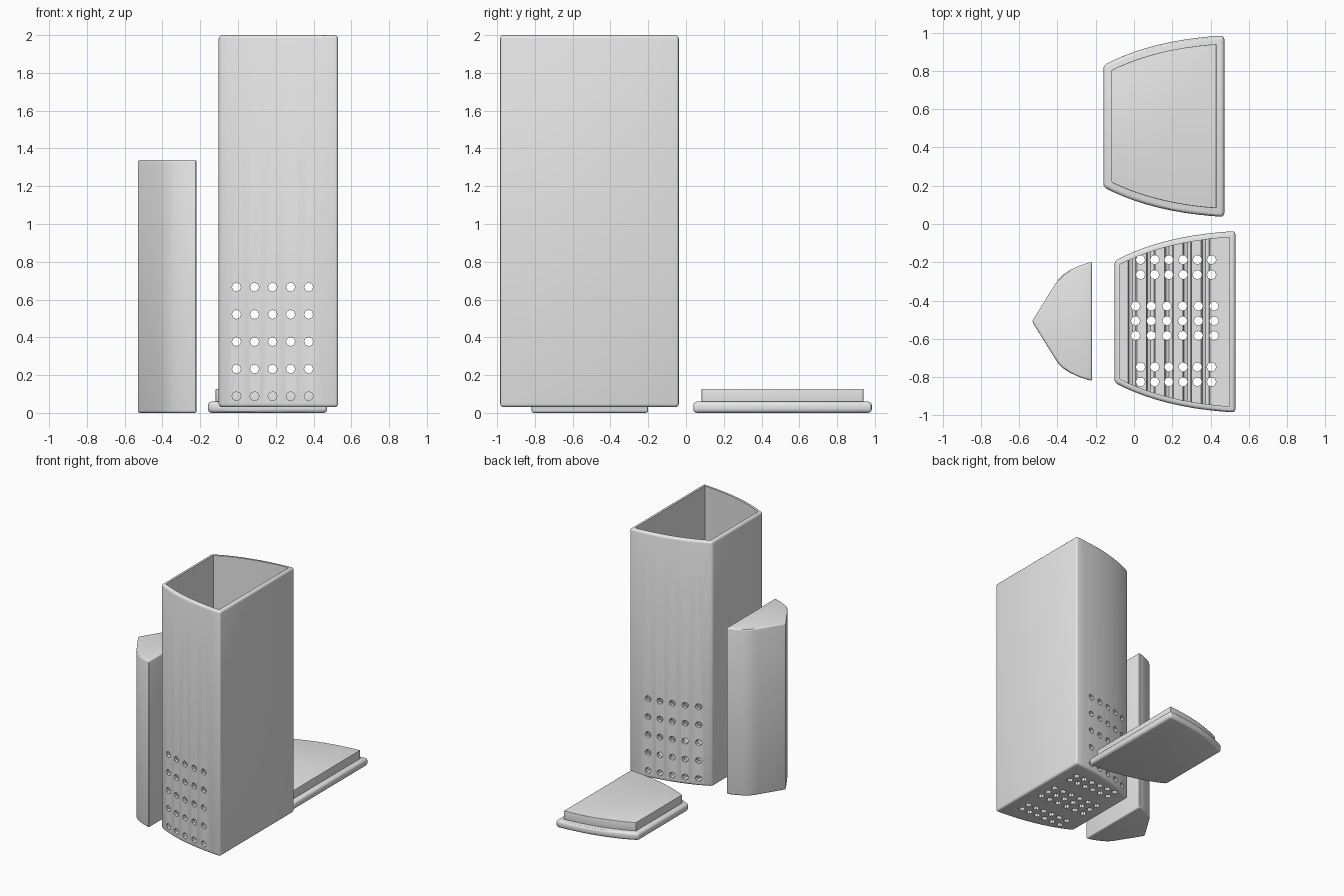
import bpy, bmesh, math
from mathutils import Vector, Matrix

if "Cube" in bpy.data.objects:
    bpy.data.objects.remove(bpy.data.objects["Cube"])

grey = bpy.data.materials.new("light grey")
grey.diffuse_color = (0.8, 0.8, 0.8, 1)
grey.use_nodes = True
grey.node_tree.nodes["Principled BSDF"].inputs["Base Color"].default_value = grey.diffuse_color


def new_object(name, bm):
    bmesh.ops.recalc_face_normals(bm, faces=bm.faces)
    mesh = bpy.data.meshes.new(name)
    bm.to_mesh(mesh)
    bm.free()
    obj = bpy.data.objects.new(name, mesh)
    bpy.context.collection.objects.link(obj)
    mesh.materials.append(grey)
    return obj


def prism(name, outline, z0, z1, bevel=0.0):
    """Extruded outline with its hard edges rounded."""
    bm = bmesh.new()
    base = bm.faces.new([bm.verts.new((x, y, z0)) for x, y in outline])
    ext = bmesh.ops.extrude_face_region(bm, geom=[base])["geom"]
    bmesh.ops.translate(bm, vec=(0, 0, z1 - z0),
                        verts=[v for v in ext if isinstance(v, bmesh.types.BMVert)])
    bmesh.ops.recalc_face_normals(bm, faces=bm.faces)
    if bevel:
        hard = [e for e in bm.edges if e.calc_face_angle(0) > math.radians(35)]
        bmesh.ops.bevel(bm, geom=hard, offset=bevel, segments=3, profile=0.5,
                        affect='EDGES')
    return new_object(name, bm)


def holes(name, centres, axis, length, radius=0.024):
    """Row of eight-sided cutters along the y or z axis."""
    bm = bmesh.new()
    turn = Matrix.Rotation(math.radians(90), 4, 'X') if axis == 'y' else Matrix()
    for c in centres:
        bmesh.ops.create_cone(bm, cap_ends=True, segments=8, radius1=radius,
                              radius2=radius, depth=length,
                              matrix=Matrix.Translation(c) @ turn)
    return new_object(name, bm)


def cut(obj, cutter):
    bpy.context.view_layer.objects.active = obj
    mod = obj.modifiers.new("cut", 'BOOLEAN')
    mod.operation, mod.solver, mod.object = 'DIFFERENCE', 'EXACT', cutter
    bpy.ops.object.modifier_apply(modifier=mod.name)
    bpy.data.objects.remove(cutter)


def smooth(obj, angle=30):
    bpy.ops.object.select_all(action='DESELECT')
    obj.select_set(True)
    bpy.context.view_layer.objects.active = obj
    bpy.ops.object.shade_smooth_by_angle(angle=math.radians(angle))


def mirrored(half, cx, cy):
    """Closed outline from its upper half, listed left to right."""
    low = [(x + cx, cy - y) for x, y in half]
    up = [(x + cx, cy + y) for x, y in reversed(half) if y > 0]
    return low + up


def inset(outline, d):
    """Move every side of a counter-clockwise outline inwards by d."""
    out = []
    n = len(outline)
    for i in range(n):
        a, b, c = (Vector(outline[(i + k) % n]) for k in (-1, 0, 1))
        n1 = Vector((-(b - a).y, (b - a).x)).normalized()
        n2 = Vector((-(c - b).y, (c - b).x)).normalized()
        out.append(tuple(b + (n1 + n2) * d / (1 + n1.dot(n2))))
    return out


# shared body profile: narrow flat left side, wide flat right side, bowed flanks
STEPS = 10
P0, P1, P2 = Vector((0, 0.318)), Vector((0.25, 0.453)), Vector((0.632, 0.474))
flank = []
for i in range(STEPS + 1):
    t = i / STEPS
    flank.append(tuple(P0 * (1 - t) ** 2 + P1 * 2 * t * (1 - t) + P2 * t * t))

# container: hollow body with open top
body = mirrored(flank, -0.102, -0.511)
container = prism("container", body, 0.03, 2.0, 0.018)
cut(container, prism("cavity_cutter", inset(body, 0.03), 0.09, 2.2))

# grid of holes through both bowed flanks
cut(container, holes("flank_cutter",
                     [(-0.008 + 0.0955 * i, -0.511, 0.088 + 0.1445 * j)
                      for i in range(5) for j in range(5)], 'y', 1.2))

# drain holes through the floor
drain = [(0.034 + 0.0742 * i, -0.506 + s * y, 0.05)
         for i in range(6) for s in (-1, 1) for y in (0.241, 0.319)]
drain += [(0.008 + 0.082 * i, -0.506 + y, 0.05)
          for i in range(6) for y in (-0.077, 0, 0.077)]
cut(container, holes("drain_cutter", drain, 'z', 0.3))
smooth(container)

# lid: rounded plate with a raised plug
plate = mirrored(flank, -0.160, 0.511)
smooth(prism("lid_plate", plate, 0.0, 0.06, 0.02))
smooth(prism("lid_plug", inset(plate, 0.042), 0.05, 0.127, 0.003))

# side pocket: pointed solid block beside the container
pocket = [(-0.533, 0), (-0.415, 0.19), (-0.395, 0.22), (-0.37, 0.245),
          (-0.335, 0.268), (-0.28, 0.293), (-0.219, 0.312)]
smooth(prism("side_pocket", mirrored(pocket, 0, -0.509), 0.0, 1.34, 0.012))
